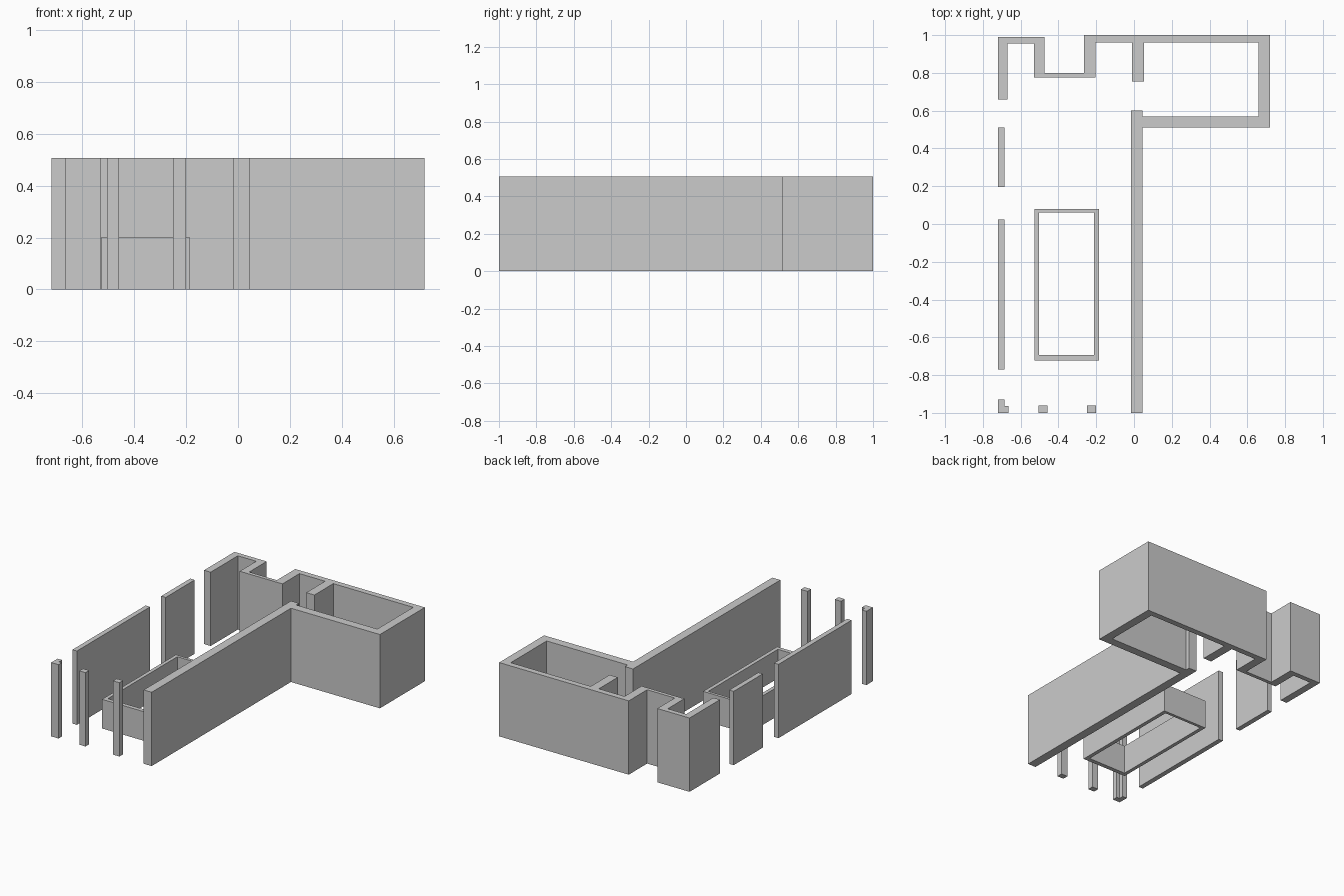
import bpy, bmesh

if "Cube" in bpy.data.objects:
    bpy.data.objects.remove(bpy.data.objects["Cube"])

H = 0.507      # full wall height
LOW = 0.20     # low enclosure height


def extrude_profile(name, pts, height):
    """Closed floor-plan outline pulled up into a solid wall."""
    bm = bmesh.new()
    base = bm.faces.new([bm.verts.new((x, y, 0)) for x, y in pts])
    top = bmesh.ops.extrude_face_region(bm, geom=[base])["geom"]
    bmesh.ops.translate(bm, vec=(0, 0, height),
                        verts=[v for v in top if isinstance(v, bmesh.types.BMVert)])
    finish(name, bm)


def finish(name, bm):
    bmesh.ops.recalc_face_normals(bm, faces=bm.faces)
    mesh = bpy.data.meshes.new(name)
    bm.to_mesh(mesh)
    bm.free()
    bpy.context.collection.objects.link(bpy.data.objects.new(name, mesh))


def rect(x0, x1, y0, y1):
    return [(x0, y0), (x1, y0), (x1, y1), (x0, y1)]


def ring(name, outer, inner, height):
    """Rectangular frame, open at top and bottom."""
    bm = bmesh.new()
    loops = [[bm.verts.new((x, y, z)) for x, y in pts]
             for pts, z in ((outer, 0), (outer, height), (inner, height), (inner, 0))]
    for a, b in zip(loops, loops[1:] + loops[:1]):
        for i in range(4):
            j = (i + 1) % 4
            bm.faces.new((a[i], a[j], b[j], b[i]))
    finish(name, bm)


# Continuous wall: back left corner, recess, back room and long centre wall
extrude_profile("main_wall", [
    (-0.72, 0.66), (-0.72, 0.99), (-0.475, 0.99), (-0.475, 0.80),
    (-0.265, 0.80), (-0.265, 1.0), (0.72, 1.0), (0.72, 0.512),
    (0.044, 0.512), (0.044, -1.0), (-0.017, -1.0), (-0.017, 0.60),
    (0.044, 0.60), (0.044, 0.57), (0.66, 0.57), (0.66, 0.96),
    (0.052, 0.96), (0.052, 0.755), (-0.01, 0.755), (-0.01, 0.96),
    (-0.205, 0.96), (-0.205, 0.775), (-0.53, 0.775), (-0.53, 0.955),
    (-0.67, 0.955), (-0.67, 0.66)], H)

# Free-standing left wall panels
for i, (y0, y1) in enumerate([(-0.77, 0.025), (0.195, 0.51)], 1):
    extrude_profile(f"left_wall_{i}", rect(-0.72, -0.686, y0, y1), H)

# L-shaped front corner post
extrude_profile("corner_post", [
    (-0.72, -1.0), (-0.664, -1.0), (-0.664, -0.963),
    (-0.686, -0.963), (-0.686, -0.93), (-0.72, -0.93)], H)

# Front posts
for i, (x0, x1) in enumerate([(-0.506, -0.459), (-0.25, -0.201)], 1):
    extrude_profile(f"front_post_{i}", rect(x0, x1, -1.0, -0.96), H)

# Low enclosure in the middle of the hall
ring("low_enclosure", rect(-0.528, -0.186, -0.723, 0.08),
     rect(-0.503, -0.212, -0.694, 0.06), LOW)
